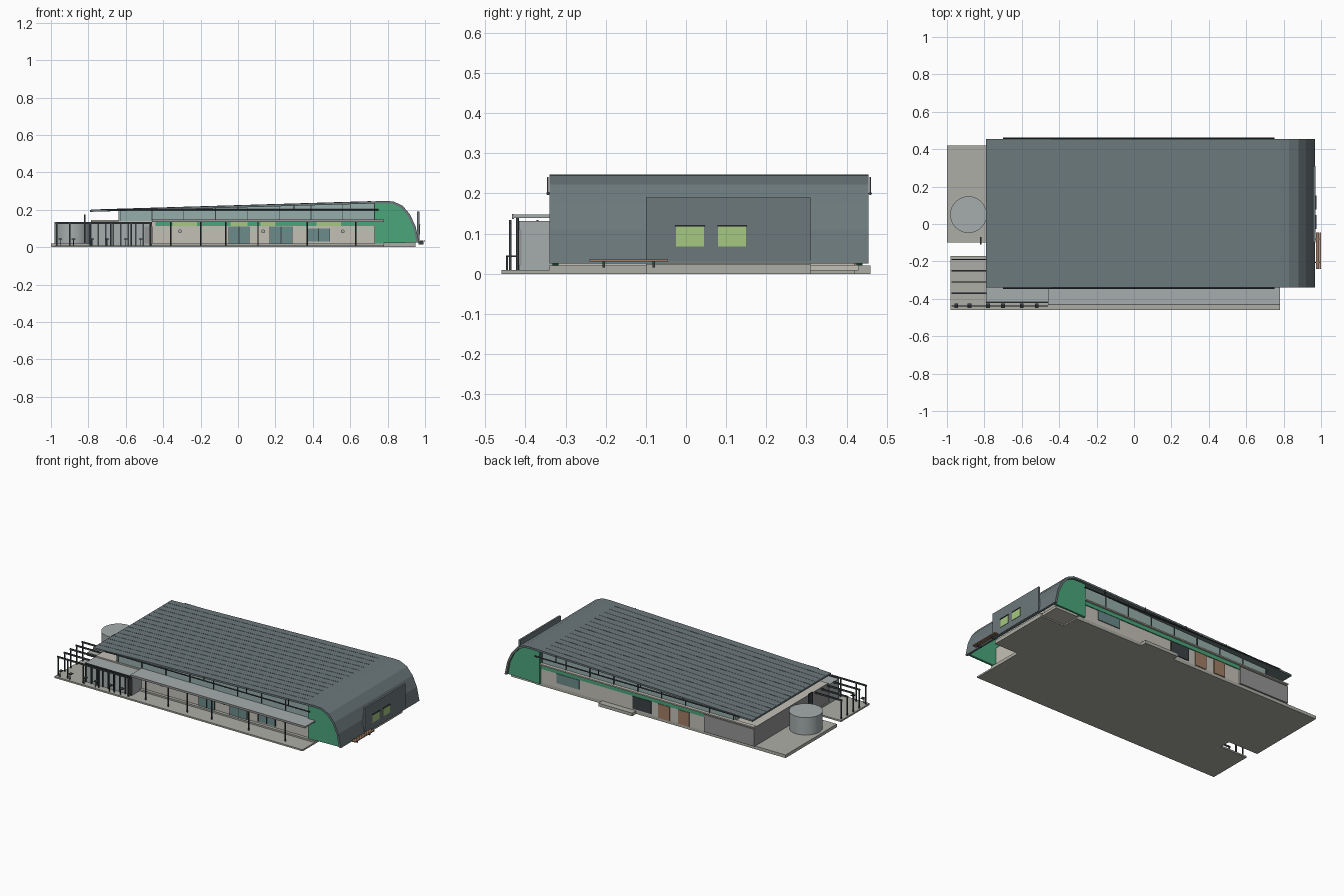
import bpy, bmesh, math

COL = {
    "roof": (0.15, 0.19, 0.20), "dark": (0.045, 0.055, 0.06), "green": (0.07, 0.38, 0.20),
    "lime": (0.38, 0.58, 0.22), "wall": (0.55, 0.53, 0.47), "slab": (0.42, 0.42, 0.38),
    "glass": (0.15, 0.26, 0.26), "pale_glass": (0.30, 0.42, 0.40), "wood": (0.36, 0.21, 0.13),
    "grey": (0.30, 0.30, 0.30), "tank": (0.38, 0.42, 0.42),
}
MATS = {}
for key, c in COL.items():
    MATS[key] = bpy.data.materials.new(key)
    MATS[key].diffuse_color = (*c, 1)


def finish(name, bm, mat):
    bmesh.ops.recalc_face_normals(bm, faces=bm.faces)
    me = bpy.data.meshes.new(name)
    bm.to_mesh(me)
    bm.free()
    me.materials.append(MATS[mat])
    ob = bpy.data.objects.new(name, me)
    bpy.context.collection.objects.link(ob)
    return ob


def box(name, x0, x1, y0, y1, z0, z1, mat):
    bm = bmesh.new()
    bmesh.ops.create_cube(bm, size=1)
    for v in bm.verts:
        v.co = (x0 if v.co.x < 0 else x1, y0 if v.co.y < 0 else y1, z0 if v.co.z < 0 else z1)
    return finish(name, bm, mat)


def extrude(name, pts, y0, y1, mat):
    """Extrude an x/z outline along y."""
    bm = bmesh.new()
    f = bm.faces.new([bm.verts.new((x, y0, z)) for x, z in pts])
    r = bmesh.ops.extrude_face_region(bm, geom=[f])
    for v in r["geom"]:
        if isinstance(v, bmesh.types.BMVert):
            v.co.y = y1
    return finish(name, bm, mat)


def cyl(name, loc, r, depth, mat, axis="Z", n=24):
    rot = {"X": (0, math.pi / 2, 0), "Y": (math.pi / 2, 0, 0), "Z": (0, 0, 0)}[axis]
    bpy.ops.mesh.primitive_cylinder_add(vertices=n, radius=r, depth=depth, location=loc, rotation=rot)
    ob = bpy.context.object
    ob.name = name
    ob.data.materials.append(MATS[mat])
    bpy.ops.object.shade_smooth_by_angle(angle=math.radians(40))
    return ob


# Ground slabs
box("porch_slab", -0.98, 0.78, -0.46, -0.17, 0, 0.010, "slab")
box("main_slab", -0.79, 0.78, -0.34, 0.42, 0, 0.020, "slab")
box("tank_slab", -1.0, -0.79, -0.10, 0.42, 0, 0.020, "slab")
box("end_slab", 0.78, 0.95, -0.10, 0.31, 0, 0.024, "slab")
box("back_nook_floor", 0.78, 0.94, 0.31, 0.43, 0.008, 0.022, "wall")
box("back_step", 0.06, 0.30, 0.42, 0.46, 0, 0.020, "slab")

# Main body and sloping clerestory
FY, BY = -0.32, 0.42
box("main_walls", -0.78, 0.76, FY, BY, 0.02, 0.14, "wall")
box("end_room", 0.76, 0.93, -0.10, 0.31, 0.024, 0.14, "wall")
box("west_cladding", -0.785, -0.78, FY, BY, 0.02, 0.14, "grey")
box("west_back_wall", -0.785, -0.43, BY, BY + 0.01, 0.02, 0.13, "grey")
extrude("clerestory", [(-0.64, 0.14), (0.74, 0.14), (0.74, 0.235), (-0.64, 0.194)],
        FY + 0.005, BY - 0.005, "pale_glass")
for y in (FY + 0.003, BY - 0.003):
    for i in range(9):
        x = -0.63 + i * 0.17
        box("clerestory_mullion", x - 0.002, x + 0.002, y - 0.003, y + 0.003,
            0.14, 0.193 + 0.03 * (x + 0.63), "dark")
box("back_ledge", -0.785, 0.74, BY - 0.01, BY + 0.015, 0.138, 0.146, "wall")

# Curved roof shell
outer = [(-0.79, 0.200), (0.78, 0.247), (0.83, 0.245), (0.88, 0.222),
         (0.92, 0.175), (0.95, 0.110), (0.968, 0.025)]
inner = [(0.954, 0.025), (0.938, 0.105), (0.908, 0.168), (0.870, 0.212),
         (0.825, 0.233), (0.78, 0.235), (-0.79, 0.189)]
extrude("roof_shell", outer + inner, -0.34, 0.455, "roof")
for i in range(15):
    y = -0.29 + i * 0.05
    extrude("roof_seam", [(-0.785, 0.2), (0.71, 0.2448), (0.71, 0.2462), (-0.785, 0.2014)],
            y - 0.0015, y + 0.0015, "roof")
# Gutter pipes on both eaves
for y in (-0.344, 0.459):
    cyl("eaves_pipe", (0.025, y, 0.2), 0.004, 1.45, "dark", "X", 10)
    for x in (-0.6, -0.3, 0.0, 0.3, 0.6):
        box("pipe_bracket", x - 0.002, x + 0.002, y - 0.002, y + 0.002, 0.2, 0.205 + 0.03 * (x + 0.6), "dark")

# Green arched end plates
arch = [(0.73, 0.02)] + inner[:6] + [(0.73, 0.233)]
extrude("front_green_arch", arch, -0.332, -0.318, "green")
extrude("back_green_arch", arch, 0.425, 0.440, "green")

# End panel with two windows, and bench
box("end_panel", 0.958, 0.970, -0.10, 0.31, 0.03, 0.19, "roof")
for y in (-0.025, 0.08):
    box("end_window", 0.968, 0.973, y, y + 0.07, 0.068, 0.120, "lime")
    box("window_hood", 0.968, 0.977, y - 0.002, y + 0.072, 0.118, 0.122, "dark")
for i in range(3):
    box("bench_slat", 0.972 + i * 0.0097, 0.980 + i * 0.0097 + 0.0006, -0.24, -0.045, 0.030, 0.036, "wood")
for y in (-0.205, -0.08):
    box("bench_leg", 0.965, 0.992, y - 0.003, y + 0.003, 0.015, 0.030, "dark")

# Front wall openings: name, x0, x1, z0, z1, colour
front = [("green_band", -0.44, 0.73, 0.112, 0.138, "green"),
         ("glazed_door", -0.05, 0.06, 0.015, 0.11, "glass"),
         ("glazed_door", 0.17, 0.29, 0.015, 0.11, "glass"),
         ("window", 0.37, 0.49, 0.03, 0.10, "glass")]
for n, x0, x1, z0, z1, m in front:
    box("front_" + n, x0, x1, FY - 0.005, FY, z0, z1, m)
    if m == "glass":
        for x in (x0, (x0 + x1) / 2, x1):
            box("front_frame", x - 0.002, x + 0.002, FY - 0.007, FY, z0, z1, "dark")
for x0, x1 in ((-0.35, -0.22), (-0.04, 0.05), (0.12, 0.20), (0.42, 0.55)):
    box("front_lime_panel", x0, x1, FY - 0.007, FY, 0.114, 0.136, "lime")
for x in (-0.31, 0.135, 0.56):
    cyl("wall_lamp", (x, FY - 0.006, 0.085), 0.010, 0.012, "tank", "Y", 16)

# Back wall openings
back = [("green_band", -0.43, 0.73, 0.112, 0.136, "green"),
        ("door", -0.32, -0.24, 0.02, 0.11, "wood"), ("door", -0.18, -0.10, 0.02, 0.11, "wood"),
        ("shutter", -0.05, 0.08, 0.03, 0.11, "dark"), ("window", 0.46, 0.62, 0.05, 0.11, "glass")]
for n, x0, x1, z0, z1, m in back:
    box("back_" + n, x0, x1, BY, BY + 0.006, z0, z1, m)

# Front canopy on slim posts
box("canopy", -0.46, 0.78, -0.43, FY, 0.139, 0.148, "tank")
box("canopy_fascia", -0.46, 0.78, -0.433, -0.428, 0.136, 0.149, "grey")
for x in (-0.36, -0.20, -0.065, 0.107, 0.37, 0.63):
    cyl("canopy_post", (x, -0.42, 0.075), 0.004, 0.13, "dark", n=10)

# Store block with louvred front
box("store_block", -0.79, -0.46, -0.415, FY, 0.01, 0.132, "tank")
for i in range(9):
    x = -0.79 + i * 0.04
    box("store_screen_post", x, x + 0.008, -0.422, -0.414, 0.01, 0.132, "dark")
box("store_screen_rail", -0.79, -0.46, -0.422, -0.414, 0.124, 0.132, "dark")
box("store_end_panel", -0.50, -0.458, -0.418, -0.41, 0.02, 0.11, "grey")

# Pergola
for i, y in enumerate((-0.19, -0.25, -0.31, -0.37, -0.438)):
    box("pergola_beam", -0.975, -0.46 if i == 4 else -0.785, y - 0.003, y + 0.003, 0.124, 0.134, "dark")
    box("pergola_post", -0.972, -0.965, y - 0.0035, y + 0.0035, 0.01, 0.126, "dark")
for x in (-0.90, -0.79, -0.68, -0.57, -0.47):
    box("pergola_front_post", x - 0.0035, x + 0.0035, -0.4415, -0.4345, 0.01, 0.126, "dark")
for x in (-0.95, -0.88, -0.78, -0.70, -0.60, -0.52):
    box("bike_hoop_top", x - 0.010, x + 0.010, -0.448, -0.424, 0.042, 0.046, "dark")
    box("bike_hoop_leg", x - 0.002, x + 0.002, -0.448, -0.444, 0.01, 0.042, "dark")

# Water tank and freestanding board
cyl("water_tank", (-0.885, 0.05, 0.075), 0.096, 0.11, "tank", n=32)
cyl("tank_rim", (-0.885, 0.05, 0.131), 0.098, 0.004, "tank", n=32)
box("dark_board", -0.824, -0.816, -0.11, -0.07, 0.02, 0.175, "dark")
